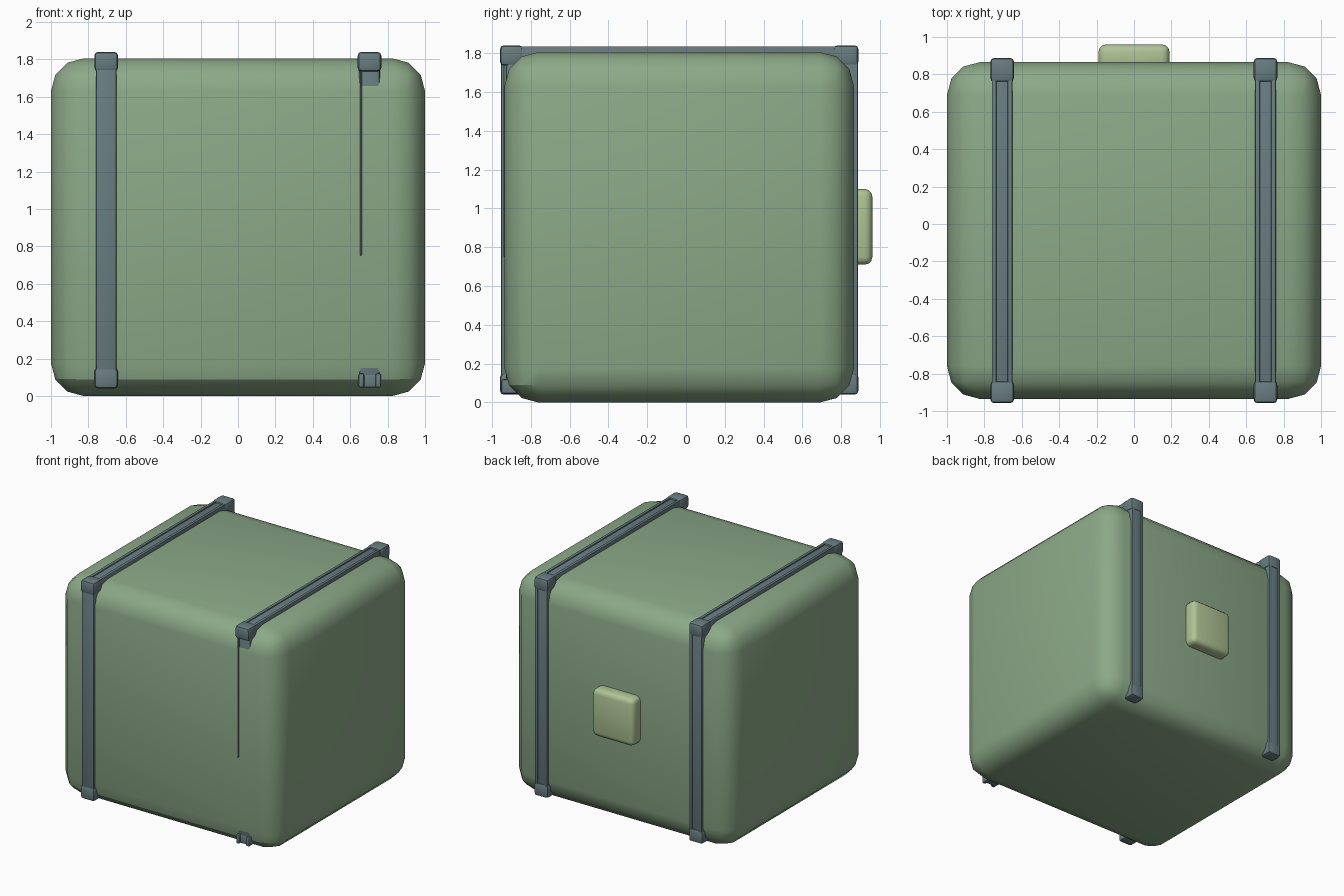
import bpy, math

if "Cube" in bpy.data.objects:
    bpy.data.objects.remove(bpy.data.objects["Cube"])


def material(name, rgb):
    m = bpy.data.materials.new(name)
    m.diffuse_color = (*rgb, 1)
    m.use_nodes = True
    m.node_tree.nodes["Principled BSDF"].inputs["Base Color"].default_value = m.diffuse_color
    return m


GREEN = material("green_shell", (0.262, 0.395, 0.245))
STEEL = material("grey_strap", (0.14, 0.205, 0.22))
PALE = material("pale_green", (0.43, 0.55, 0.30))


def box(name, lo, hi, mat, bevel=0.0, segments=2):
    """Rounded box between two corner points."""
    bpy.ops.mesh.primitive_cube_add(size=1, location=[(a + b) / 2 for a, b in zip(lo, hi)])
    o = bpy.context.object
    o.name = name
    o.scale = [b - a for a, b in zip(lo, hi)]
    bpy.ops.object.transform_apply(location=False, rotation=False, scale=True)
    if bevel:
        b = o.modifiers.new("round", 'BEVEL')
        b.width = bevel
        b.segments = segments
        b.limit_method = 'NONE'
        bpy.ops.object.modifier_apply(modifier=b.name)
    o.data.materials.append(mat)
    bpy.ops.object.shade_smooth_by_angle(angle=math.radians(32))
    return o


# Rounded body, with a crisp crease along its lower front edge
body = box("body", (-1, -0.935, 0), (1, 0.865, 1.805), GREEN, 0.175, 3)
for e in body.data.edges:
    pts = [body.data.vertices[i].co for i in e.vertices]
    if all(0.05 < p.z + 0.9025 < 0.13 and p.y < -0.7 for p in pts):
        e.use_edge_sharp = True

# Small pad on the back
box("back_pad", (-0.19, 0.82, 0.71), (0.19, 0.96, 1.10), PALE, 0.04, 3)


def strap(side, x0, x1, front):
    """Square band round the body; front is the y of its front face."""
    back, low, high = 0.88, 0.045, 1.832
    # Four bars of the band
    box(side + "_strap_front", (x0, front, low), (x1, -0.86, high), STEEL, 0.012)
    box(side + "_strap_back", (x0, 0.79, low), (x1, back, high), STEEL, 0.012)
    box(side + "_strap_top", (x0, -0.95, 1.74), (x1, back, 1.825), STEEL, 0.012)
    box(side + "_strap_bottom", (x0, -0.93, low), (x1, 0.86, 0.12), STEEL, 0.012)
    # Raised lips along both edges of the top and back
    for i, x in enumerate((x0, x1 - 0.025)):
        box(f"{side}_top_lip_{i}", (x, -0.95, 1.77), (x + 0.025, back, 1.835), STEEL, 0.006)
        box(f"{side}_back_lip_{i}", (x, 0.82, low), (x + 0.025, back + 0.005, high), STEEL, 0.006)
    # Corner blocks filling the rounded body edges
    for end, y0, y1 in (("front", -0.958, -0.84), ("back", 0.76, 0.888)):
        for level, z0, z1 in (("lower", 0.04, 0.15), ("upper", 1.735, 1.84)):
            if (side, end, level) == ("right", "front", "lower"):
                continue
            box(f"{side}_{end}_{level}_corner", (x0 - 0.008, y0, z0),
                (x1 + 0.008, y1, z1), STEEL, 0.02)


strap("left", -0.76, -0.65, -0.953)
strap("right", 0.648, 0.758, -0.928)

# What shows of the sunken right strap at the front: a thin edge and two stubs
box("right_front_lip", (0.651, -0.94, 0.75), (0.662, -0.9, 1.78), STEEL, 0.003, 1)
for i, x in enumerate((0.645, 0.735)):
    box(f"right_front_stub_{i}", (x, -0.95, 0.045), (x + 0.03, -0.84, 0.12), STEEL, 0.01)
